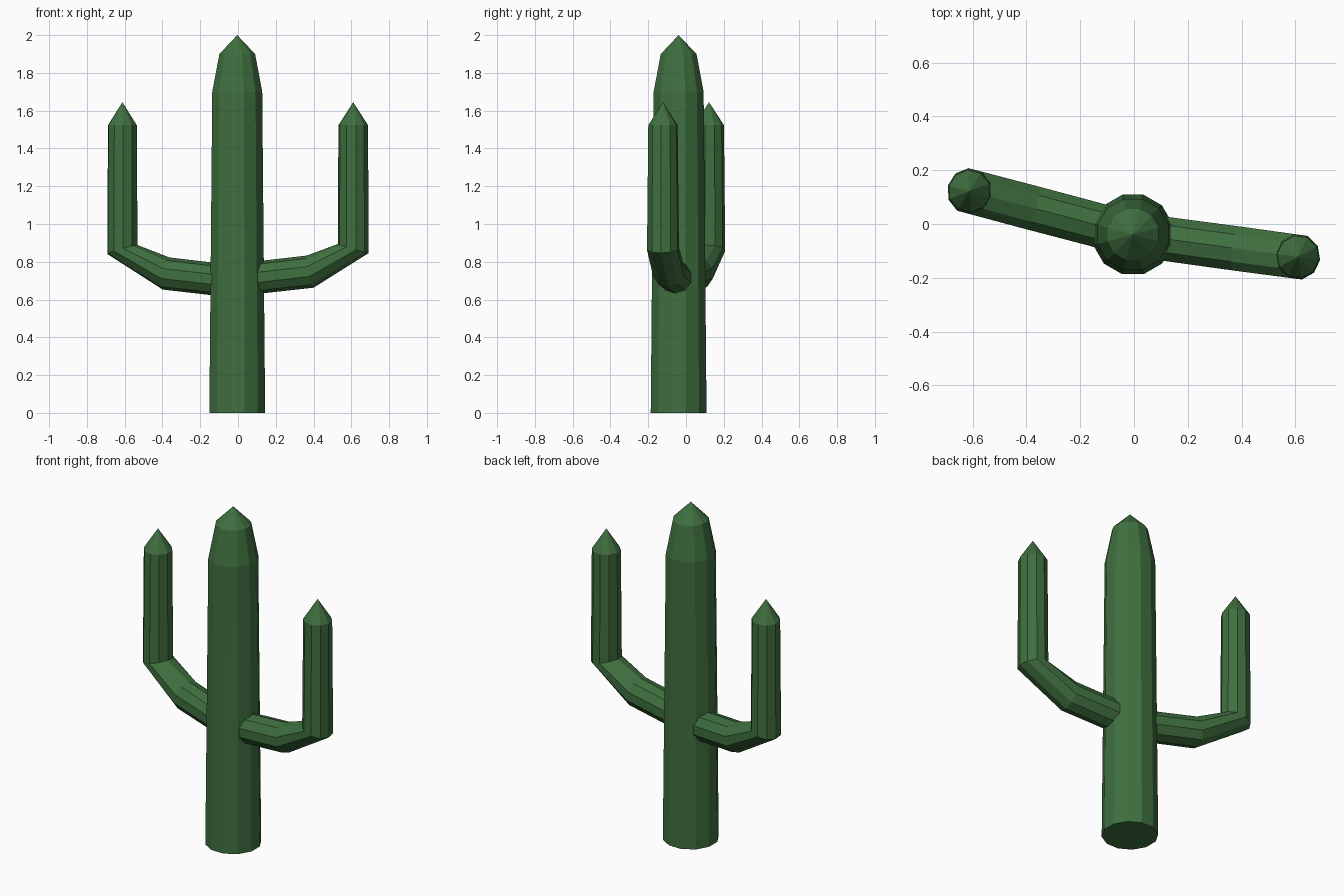
import bpy, math
from mathutils import Vector

if "Cube" in bpy.data.objects:
    bpy.data.objects.remove(bpy.data.objects["Cube"])

green = bpy.data.materials.new("cactus green")
green.diffuse_color = (0.05, 0.16, 0.05, 1)
green.use_nodes = True
green.node_tree.nodes["Principled BSDF"].inputs["Base Color"].default_value = green.diffuse_color


def loft(name, rings, tip):
    """Skin equal rings of points, cap the start and close the end to a point."""
    n = len(rings[0])
    verts = [p for ring in rings for p in ring] + [tip]
    faces = [tuple(reversed(range(n)))]
    for k in range(len(rings) - 1):
        for i in range(n):
            j = (i + 1) % n
            faces.append((k * n + i, k * n + j, (k + 1) * n + j, (k + 1) * n + i))
    last = (len(rings) - 1) * n
    faces += [(last + i, last + (i + 1) % n, len(verts) - 1) for i in range(n)]
    mesh = bpy.data.meshes.new(name)
    mesh.from_pydata(verts, [], faces)
    mesh.materials.append(green)
    bpy.context.collection.objects.link(bpy.data.objects.new(name, mesh))


def ring(center, a, b, r, n, start=0.0):
    angles = [start + math.tau * i / n for i in range(n)]
    return [center + r * (math.cos(t) * a + math.sin(t) * b) for t in angles]


UP = Vector((0, 0, 1))
AXIS = Vector((-0.004, -0.039, 0))

# trunk: tapered 12-sided column with a pointed top
trunk = [(0, 0.153), (1.7, 0.137), (1.9, 0.098)]
loft("trunk",
     [ring(AXIS + UP * z, Vector((1, 0, 0)), Vector((0, 1, 0)), r, 12, math.radians(15))
      for z, r in trunk],
     AXIS + UP * 2.0)


def arm(name, end, drop):
    """10-sided arm; each ring is (distance out, height, radius, tilt)."""
    out = Vector((end[0], end[1], 0)) - AXIS
    reach = out.length
    out.normalize()
    side = UP.cross(out)
    path = [(0.07, 0.712 - drop, 0.086, 7), (0.39, 0.748 - drop, 0.087, 12),
            (reach, 0.87 - drop / 2, 0.086, 74), (reach, 1.523, 0.079, 90)]
    rings = []
    for d, z, r, tilt in path:
        t = math.radians(tilt)
        a = out * math.sin(t) - UP * math.cos(t)
        rings.append(ring(AXIS + out * d + UP * z, a, side, r, 10))
    loft(name, rings, AXIS + out * reach + UP * 1.645)


# two bent arms
arm("right_arm", (0.61, -0.122), 0.0)
arm("left_arm", (-0.612, 0.122), 0.01)
